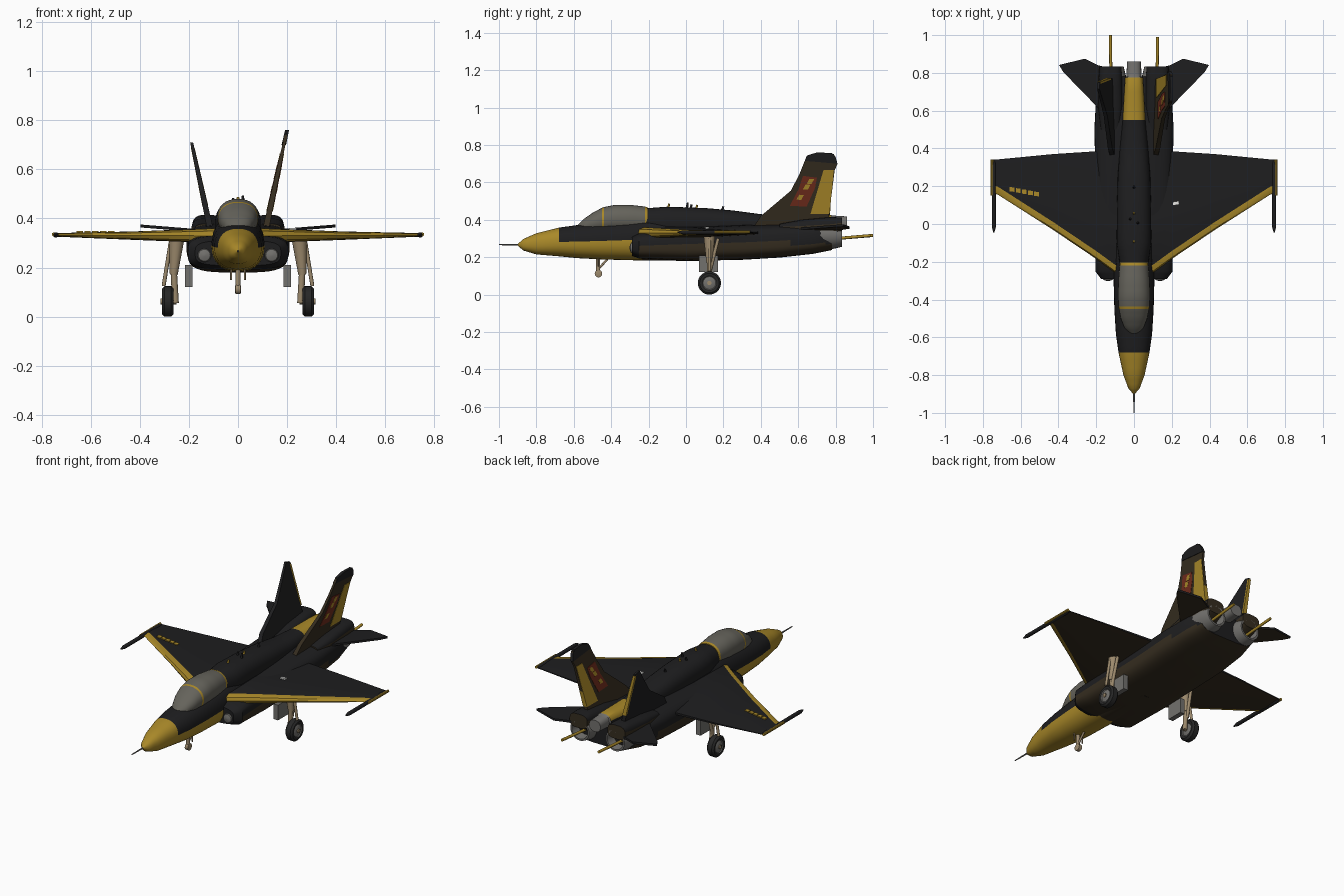
import bpy, bmesh, math
from mathutils import Vector

if "Cube" in bpy.data.objects:
    bpy.data.objects.remove(bpy.data.objects["Cube"])

COLOURS = {
    "black_paint": (0.013, 0.013, 0.014), "yellow_paint": (0.40, 0.25, 0.022),
    "brown_paint": (0.036, 0.026, 0.014), "canopy_grey": (0.13, 0.125, 0.105),
    "gear_tan": (0.33, 0.25, 0.15), "metal_grey": (0.17, 0.165, 0.155),
    "red_paint": (0.16, 0.025, 0.012), "tyre_black": (0.02, 0.02, 0.02),
    "white_paint": (0.8, 0.8, 0.78)}
MATS = {}
for key, c in COLOURS.items():
    MATS[key] = bpy.data.materials.new(key)
    MATS[key].diffuse_color = (*c, 1)
BLK, YEL, BRN, CAN, TAN, MET, RED, TYR, WHT = COLOURS


def finish(name, bm, mats, rule=None, angle=35):
    """Turn a bmesh into an object; rule(centre, normal) picks the material slot."""
    bmesh.ops.recalc_face_normals(bm, faces=bm.faces)
    bm.normal_update()
    for f in bm.faces:
        f.smooth = True
        if rule:
            f.material_index = int(rule(f.calc_center_median(), f.normal))
    me = bpy.data.meshes.new(name)
    bm.to_mesh(me)
    bm.free()
    me.set_sharp_from_angle(angle=math.radians(angle))
    for m in mats:
        me.materials.append(MATS[m])
    ob = bpy.data.objects.new(name, me)
    bpy.context.collection.objects.link(ob)
    return ob


def skin(bm, rings):
    """Bridge rings of points and cap both ends."""
    vs = [[bm.verts.new(p) for p in r] for r in rings]
    n = len(vs[0])
    for a, b in zip(vs, vs[1:]):
        for i in range(n):
            bm.faces.new((a[i], a[(i + 1) % n], b[(i + 1) % n], b[i]))
    bm.faces.new(vs[0])
    bm.faces.new(vs[-1])


def loft(name, secs, mats, rule=None, e=2.0, n=32, cx=0, sub=3):
    """Rounded sections (y, half width, z bottom, z top) along y."""
    fine = []
    for a, b in zip(secs, secs[1:]):
        fine += [[p + (q - p) * k / sub for p, q in zip(a, b)] for k in range(sub)]
    fine.append(secs[-1])
    rings = []
    for y, w, z0, z1 in fine:
        ring = []
        for i in range(n):
            c, s = math.cos(2 * math.pi * i / n), math.sin(2 * math.pi * i / n)
            ring.append((cx + w * math.copysign(abs(c) ** (2 / e), c), y,
                         (z0 + z1) / 2 + (z1 - z0) / 2 * math.copysign(abs(s) ** (2 / e), s)))
        rings.append(ring)
    bm = bmesh.new()
    skin(bm, rings)
    return finish(name, bm, mats, rule)


def lathe(name, prof, origin, axis, mats, rule=None, n=20):
    """Revolve (distance, radius) points about an axis."""
    q = Vector(axis).to_track_quat('Z', 'Y')
    o = Vector(origin)
    bm = bmesh.new()
    skin(bm, [[o + q @ Vector((r * math.cos(2 * math.pi * i / n), r * math.sin(2 * math.pi * i / n), t))
               for i in range(n)] for t, r in prof])
    return finish(name, bm, mats, rule)


def tube(name, a, b, r, mat, r2=None):
    d = Vector(b) - Vector(a)
    return lathe(name, [(0, r), (d.length, r if r2 is None else r2)], a, d, [mat], n=12)


def fin(name, side, poly, mat, extra=0.0):
    """Canted upright slab from a (y, z) outline; thinner towards the top."""
    rings = []
    for k in (-1, 1):
        rings.append([(side * (0.118 + (z - 0.38) * 0.215) + k * (0.013 - (z - 0.36) * 0.02 + extra), y, z)
                      for y, z in poly])
    bm = bmesh.new()
    skin(bm, rings)
    return finish(name, bm, [mat])


def slab(name, pts, thick, mats, rule=None):
    """Flat plate from 3D outline points, thickened in z."""
    bm = bmesh.new()
    skin(bm, [[(x, y, z + k * thick / 2) for x, y, z in pts] for k in (-1, 1)])
    return finish(name, bm, mats, rule)


# Forward fuselage with yellow nose and yellow underside
loft("forward_fuselage", [(-.90, .004, .262, .270), (-.87, .030, .236, .297), (-.80, .056, .215, .328),
     (-.68, .082, .205, .358), (-.58, .096, .195, .372), (-.45, .104, .188, .386),
     (-.30, .108, .184, .400), (-.20, .108, .182, .410), (.10, .108, .180, .400)],
     [BLK, YEL, BRN],
     lambda c, n: 1 if c.y < -.68 or (c.y < -.22 and c.z < .288) else 2 if c.z < .27 else 0, e=2.3)
lathe("nose_probe", [(0, .003), (.12, .005)], (0, -1, .267), (0, 1, 0), [MET], n=10)

# Wide body with intakes, brown underneath
loft("engine_body", [(-.29, .175, .208, .310), (-.25, .205, .192, .330), (0, .205, .180, .360),
     (.30, .205, .186, .372), (.50, .210, .198, .378), (.68, .200, .218, .380), (.78, .180, .238, .380)],
     [BLK, BRN], lambda c, n: c.y > -.22 and c.z < .275, e=3.6, n=40)

# Spine with yellow rear panel and grey tail cylinder
loft("spine", [(-.21, .075, .30, .462), (-.10, .092, .30, .470), (.10, .090, .30, .463), (.25, .086, .30, .450),
     (.40, .075, .30, .430), (.55, .060, .32, .422), (.775, .047, .34, .425), (.78, .040, .345, .423),
     (.86, .037, .35, .418)],
     [BLK, YEL, MET], lambda c, n: 2 if c.y > .775 else 1 if c.y > .55 and n.z > .25 else 0, e=2.4)

# Canopy glass with yellow hoops
loft("canopy", [(-.59, .015, .33, .362), (-.55, .050, .33, .402), (-.50, .070, .33, .437), (-.45, .080, .33, .464),
     (-.438, .082, .33, .468), (-.38, .085, .33, .480), (-.30, .083, .33, .480), (-.22, .076, .33, .471),
     (-.205, .074, .33, .467)],
     [CAN, YEL], lambda c, n: -.45 < c.y < -.438 or c.y > -.218, e=2.2)

for s, side in ((-1, "left"), (1, "right")):
    # Wing: tapered aerofoil, yellow leading edge, brown underside
    rings = []
    for x, le, te, z, t in ((.09, -.265, .39, .328, .066), (.20, -.185, .385, .330, .052), (.43, -.030, .37, .330, .034),
                            (.72, .155, .342, .333, .016), (.75, .165, .340, .333, .014)):
        c = te - le
        band = min(.042, c * .25)
        rings.append([(s * x, y, z + h * t) for y, h in (
            (le, 0), (le + .008, .32), (le + band, .48), (le + .45 * c, .5), (te, .12),
            (te, -.12), (le + .45 * c, -.5), (le + band * .7, -.46), (le + .008, -.32))])
    bm = bmesh.new()
    skin(bm, rings)

    def wing_rule(c, n):
        edge = -.262 + (abs(c.x) - .09) * .665
        return 1 if c.y < edge + .04 else 2 if n.z < -.3 else 0
    finish(side + "_wing", bm, [BLK, YEL, BRN], wing_rule)

    # Wingtip rail and yellow tip edge
    lathe(side + "_tip_rail", [(0, .003), (.03, .011), (.36, .011), (.38, .006)], (s * .742, -.045, .333),
          (0, 1, 0), [BLK], n=12)
    lathe(side + "_tip_edge", [(0, .008), (.19, .008)], (s * .751, .152, .335), (0, 1, 0), [YEL], n=10)

    # Tailplane
    slab(side + "_tailplane", [(s * x, y, .352 + (x - .18) * .08) for x, y in (
         (.15, .58), (.19, .615), (.375, .805), (.397, .842), (.26, .875), (.19, .84), (.15, .83))],
         .012, [BLK, BRN], lambda c, n: n.z < -.5)

    # Nacelle cover, nozzle and tail rod
    loft(side + "_nacelle_cover", [(.50, .05, .33, .378), (.62, .065, .30, .40), (.78, .062, .30, .415),
         (.835, .058, .33, .412)], [BLK, BRN], lambda c, n: n.z < .2, e=3, cx=s * .125)
    lathe(side + "_nozzle", [(0, .075), (.08, .074), (.13, .062), (.13, .052), (.07, .045)],
          (s * .117, .705, .318), (0, 1, 0), [MET, TYR], lambda c, n: c.y < .782 and n.y > .8, n=24)
    tube(side + "_tail_rod", (s * .122, .77, .297), (s * .125, 1.0 if s < 0 else .99, .316), .008, YEL)

    # Intake bullet
    lathe(side + "_intake_bullet", [(0, .006), (.006, .024), (.02, .032)], (s * .137, -.302, .25), (0, 1, 0), [MET])

    # Main landing gear
    lathe(side + "_wheel", [(-.024, .02), (-.018, .034), (-.022, .038), (-.024, .052), (-.014, .062), (.014, .062),
          (.024, .052), (.022, .038), (.018, .034), (.024, .02)], (s * .286, .125, .062), (1, 0, 0),
          [TYR, MET], lambda c, n: math.hypot(c.y - .125, c.z - .062) < .036, n=28)
    tube(side + "_upper_leg", (s * .250, .125, .32), (s * .262, .125, .17), .032, TAN, .016)
    tube(side + "_lower_leg", (s * .262, .125, .19), (s * .254, .125, .055), .013, TAN)
    tube(side + "_axle", (s * .25, .125, .062), (s * .315, .125, .062), .012, TAN)
    tube(side + "_side_brace", (s * .275, .125, .30), (s * .303, .125, .125), .008, TAN)
    tube(side + "_drag_brace", (s * .26, .172, .30), (s * .265, .13, .13), .009, TAN)
    slab(side + "_gear_door", [(s * .185, .07, .165), (s * .215, .07, .165), (s * .215, .17, .165),
         (s * .185, .17, .165)], .09, [MET])

    # Nose gear side rod
    tube(side + "_nose_gear_rod", (s * .028, -.47, .20), (s * .028, -.47, .15), .004, TAN)

# Right fin: brown with yellow rudder and red emblem patches
fin("right_fin", 1, [(.36, .36), (.40, .42), (.56, .555), (.605, .64), (.645, .74), (.69, .755), (.79, .752),
                     (.81, .70), (.795, .665), (.765, .43), (.77, .36)], BRN)
fin("right_fin_tip", 1, [(.635, .715), (.65, .745), (.70, .76), (.78, .757), (.80, .735), (.81, .70)], BLK, .003)
fin("right_rudder", 1, [(.735, .665), (.790, .665), (.768, .43), (.665, .43)], YEL, .002)
fin("red_patch", 1, [(.555, .475), (.60, .56), (.625, .635), (.70, .625), (.69, .57), (.645, .47)], RED, .002)
for i, (y, z) in enumerate(((.61, .52), (.645, .575), (.665, .605))):
    fin(f"yellow_fleck_{i}", 1, [(y - .02, z - .012), (y - .005, z + .014), (y + .02, z + .012), (y + .006, z - .014)],
        YEL, .003)

# Left fin: pointed, black with slim yellow edge
fin("left_fin", -1, [(.36, .36), (.40, .42), (.57, .53), (.66, .64), (.715, .71), (.75, .70), (.77, .43), (.77, .36)], BLK)
fin("left_fin_edge", -1, [(.742, .69), (.754, .69), (.774, .45), (.764, .45)], YEL, .001)

# Nose landing gear
tube("nose_gear_leg", (0, -.47, .21), (0, -.47, .11), .011, TAN)
lathe("nose_wheel", [(-.012, .012), (-.010, .02), (.010, .02), (.012, .012)], (0, -.468, .112), (1, 0, 0), [TAN])
tube("nose_gear_brace", (0, -.42, .19), (0, -.465, .14), .006, TAN)

# Spine antennas, wing markings and light
for i, (x, y, h) in enumerate(((0, -.10, .486), (.02, 0, .492), (-.02, .02, .482), (0, .05, .48), (0, .19, .472))):
    tube(f"antenna_{i}", (x, y, .44), (x, y + .01, h), .008, YEL if i in (0, 3) else BLK, .005)
for i in range(5):
    x, y = -.645 + i * .032, .185 - i * .006
    slab(f"wing_mark_{i}", [(x - .013, y - .012, .345), (x + .013, y - .015, .345), (x + .013, y + .008, .345),
                            (x - .013, y + .011, .345)], .008, [YEL])
slab("wing_light", [(.207, .10, .357), (.238, .105, .357), (.238, .122, .357), (.207, .117, .357)], .008, [WHT])

for m in bpy.data.materials:
    if m.users and not m.is_grease_pencil:
        m.use_nodes = True
        m.node_tree.nodes["Principled BSDF"].inputs["Base Color"].default_value = m.diffuse_color
